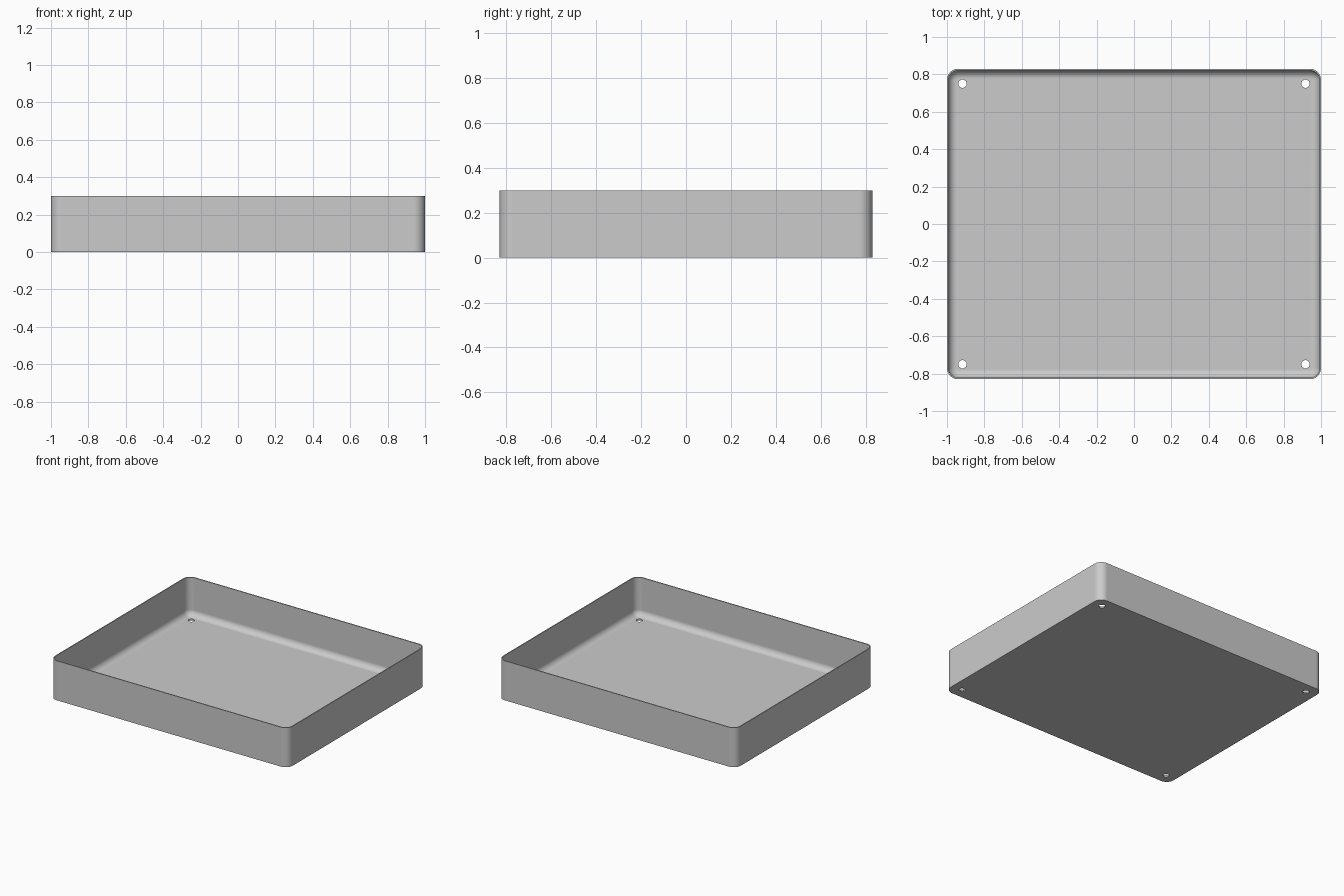
import bpy, bmesh
from math import sin, cos, pi

HALF_X, HALF_Y, HEIGHT = 1.0, 0.83, 0.30
CORNER, WALL, FLOOR, FILLET = 0.06, 0.008, 0.01, 0.045
HOLE_X, HOLE_Y, HOLE_R = 0.917, 0.75, 0.022
STEPS = 8

if "Cube" in bpy.data.objects:
    bpy.data.objects.remove(bpy.data.objects["Cube"])

grey = bpy.data.materials.new("plain grey")
grey.use_nodes = True
grey.diffuse_color = (0.6, 0.6, 0.6, 1)
grey.node_tree.nodes["Principled BSDF"].inputs["Base Color"].default_value = (0.6, 0.6, 0.6, 1)


def rounded_ring(bm, inset, z):
    """Rounded rectangle of vertices, offset inward by inset."""
    ring = []
    radius = CORNER - inset
    corners = [(1, 1), (-1, 1), (-1, -1), (1, -1)]
    for quarter, (sx, sy) in enumerate(corners):
        for i in range(STEPS + 1):
            a = (quarter + i / STEPS) * pi / 2
            ring.append(bm.verts.new((sx * (HALF_X - CORNER) + radius * cos(a),
                                      sy * (HALF_Y - CORNER) + radius * sin(a), z)))
    return ring


def make_object(name, bm):
    bmesh.ops.recalc_face_normals(bm, faces=bm.faces)
    mesh = bpy.data.meshes.new(name)
    bm.to_mesh(mesh)
    bm.free()
    mesh.materials.append(grey)
    obj = bpy.data.objects.new(name, mesh)
    bpy.context.collection.objects.link(obj)
    return obj


# Tray section: outer wall, rim, inner wall, then the fillet down to the floor
section = [(0, 0), (0, HEIGHT), (WALL, HEIGHT)]
for i in range(STEPS + 1):
    a = i / STEPS * pi / 2
    section.append((WALL + FILLET * (1 - cos(a)), FLOOR + FILLET * (1 - sin(a))))

bm = bmesh.new()
rings = [rounded_ring(bm, inset, z) for inset, z in section]
for low, high in zip(rings, rings[1:]):
    for i in range(len(low)):
        j = (i + 1) % len(low)
        bm.faces.new((low[i], low[j], high[j], high[i]))
bm.faces.new(rings[0])
bm.faces.new(rings[-1])
tray = make_object("tray", bm)

# Four screw holes through the floor
bm = bmesh.new()
for sx in (-1, 1):
    for sy in (-1, 1):
        made = bmesh.ops.create_cone(bm, cap_ends=True, segments=32, radius1=HOLE_R,
                                     radius2=HOLE_R, depth=0.1)
        bmesh.ops.translate(bm, verts=made["verts"], vec=(sx * HOLE_X, sy * HOLE_Y, 0))
cutter = make_object("hole_cutter", bm)
cutter.hide_render = True

bpy.ops.object.select_all(action="DESELECT")
bpy.context.view_layer.objects.active = tray
tray.select_set(True)
cut = tray.modifiers.new("holes", "BOOLEAN")
cut.operation = "DIFFERENCE"
cut.solver = "EXACT"
cut.object = cutter
bpy.ops.object.modifier_apply(modifier=cut.name)
bpy.data.objects.remove(cutter)

# Smooth the rounded corners and fillet, keep the flat panels flat
bpy.ops.object.shade_smooth_by_angle(angle=pi / 6)
weighted = tray.modifiers.new("flat panels", "WEIGHTED_NORMAL")
weighted.keep_sharp = True
